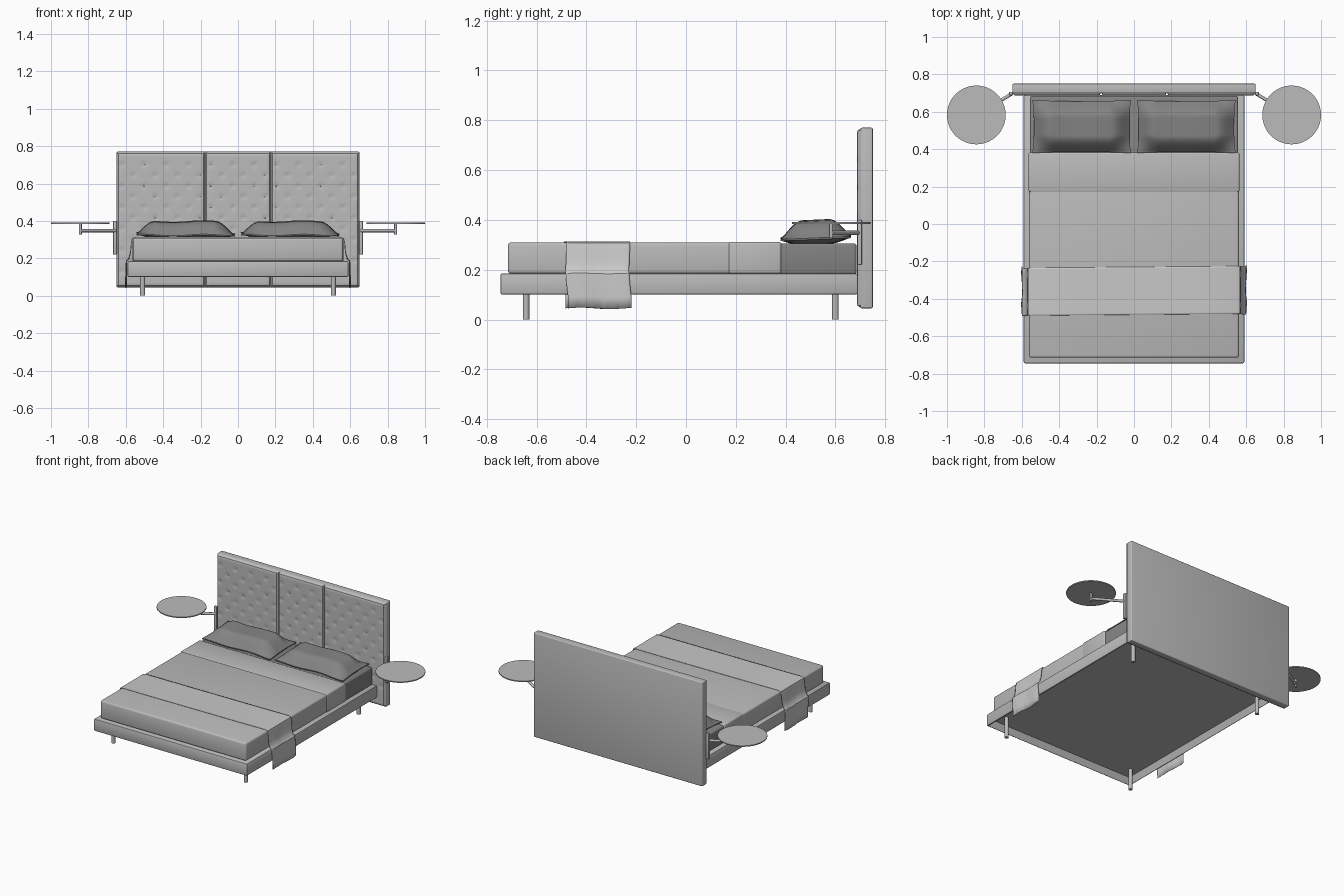
import bpy, bmesh, math
from mathutils import Vector, Matrix

cube = bpy.data.objects.get("Cube")
if cube:
    bpy.data.objects.remove(cube, do_unlink=True)


def material(name, grey):
    m = bpy.data.materials.new(name)
    m.use_nodes = True
    colour = (grey, grey, grey, 1)
    m.diffuse_color = colour
    m.node_tree.nodes["Principled BSDF"].inputs["Base Color"].default_value = colour
    return m


GREY = material("soft grey", 0.5)
DARK = material("dark linen grey", 0.23)
LIGHT = material("pale throw grey", 0.58)


def finish(bm, name, mat):
    bmesh.ops.recalc_face_normals(bm, faces=bm.faces)
    mesh = bpy.data.meshes.new(name)
    bm.to_mesh(mesh)
    bm.free()
    ob = bpy.data.objects.new(name, mesh)
    bpy.context.collection.objects.link(ob)
    mesh.materials.append(mat)
    bpy.ops.object.select_all(action='DESELECT')
    ob.select_set(True)
    bpy.context.view_layer.objects.active = ob
    bpy.ops.object.shade_smooth_by_angle(angle=math.radians(35))
    return ob


def box_mesh(lo, hi, bevel=0.0, segments=3):
    lo, hi = Vector(lo), Vector(hi)
    bm = bmesh.new()
    bmesh.ops.create_cube(bm, size=1, matrix=Matrix.Translation((lo + hi) / 2)
                          @ Matrix.Diagonal((*(hi - lo), 1)))
    if bevel:
        bmesh.ops.bevel(bm, geom=bm.edges[:], offset=bevel, segments=segments,
                        profile=0.5, affect='EDGES')
    return bm


def box(name, lo, hi, mat=GREY, bevel=0.0):
    return finish(box_mesh(lo, hi, bevel), name, mat)


def rod(name, a, b, radius, sides=16):
    a, b = Vector(a), Vector(b)
    turn = (b - a).to_track_quat('Z', 'Y').to_matrix().to_4x4()
    bm = bmesh.new()
    bmesh.ops.create_cone(bm, cap_ends=True, segments=sides, radius1=radius, radius2=radius,
                          depth=(b - a).length, matrix=Matrix.Translation((a + b) / 2) @ turn)
    return finish(bm, name, GREY)


def sheet(bm, nu, nv, point):
    """Grid of quads through point(u, v), with u and v from 0 to 1."""
    rows = [[bm.verts.new(point(i / nu, j / nv)) for j in range(nv + 1)] for i in range(nu + 1)]
    for i in range(nu):
        for j in range(nv):
            bm.faces.new((rows[i][j], rows[i + 1][j], rows[i + 1][j + 1], rows[i][j + 1]))


# Bed frame with a recessed underside
bm = box_mesh((-0.59, -0.745, 0.10), (0.59, 0.69, 0.185), 0.008, 2)
under = [f for f in bm.faces if f.normal.z < -0.99]
bmesh.ops.inset_region(bm, faces=under, thickness=0.022)
bmesh.ops.translate(bm, verts=list({v for f in under for v in f.verts}), vec=(0, 0, 0.045))
finish(bm, "bed_frame", GREY)

# Legs
for x in (-0.51, 0.51):
    for y in (-0.642, 0.60):
        rod("leg", (x, y, 0), (x, y, 0.15), 0.013)

# Mattress in its sheet, blanket and folded blanket top
box("mattress", (-0.557, -0.70, 0.18), (0.557, 0.685, 0.306), DARK, 0.012)
box("blanket", (-0.561, -0.715, 0.184), (0.561, 0.38, 0.309), GREY, 0.012)
box("blanket_fold", (-0.564, 0.17, 0.184), (0.564, 0.383, 0.312), GREY, 0.010)

# Headboard back and three tufted panels
box("headboard", (-0.65, 0.70, 0.045), (0.65, 0.75, 0.77), GREY, 0.006)


def tufted_panel(x0, x1, columns):
    z0, z1, front, back = 0.047, 0.768, 0.686, 0.702
    pitch = (x1 - x0) / columns
    tufts = []
    for row in range(11):
        shift = 0.25 + 0.5 * (row % 2)
        tufts += [(x0 + pitch * (c + shift), 0.70 - 0.057 * row) for c in range(columns)]

    def point(u, v):
        x, z = x0 + (x1 - x0) * u, z0 + (z1 - z0) * v
        edge = min(x - x0, x1 - x, z - z0, z1 - z)
        t = max(0, 1 - edge / 0.02)
        dip = sum(0.005 * math.exp(-((x - a) ** 2 + (z - b) ** 2) / 0.00016) for a, b in tufts)
        return x, front + (back - front) * (1 - math.sqrt(max(0, 1 - t * t))) + dip, z

    bm = bmesh.new()
    sheet(bm, 48, 84, point)
    ob = finish(bm, "headboard_panel", GREY)
    for p in ob.data.polygons:
        p.use_smooth = True
    # Buttons in the tufts
    bm = bmesh.new()
    for x, z in tufts:
        bmesh.ops.create_uvsphere(bm, u_segments=8, v_segments=5, radius=0.004,
                                  matrix=Matrix.Translation((x, front + 0.005, z))
                                  @ Matrix.Diagonal((1, 0.5, 1, 1)))
    finish(bm, "headboard_buttons", GREY)


seam = 0.175
tufted_panel(-0.65, -seam, 4)
tufted_panel(-seam, seam, 3)
tufted_panel(seam, 0.65, 4)


# Pillows: a puffed centre with a thin brim and pinched sides
def pillow(name, cx):
    bm = bmesh.new()
    for side in (1, -1):
        def point(u, v):
            a, b = 2 * u - 1, 2 * v - 1
            x = cx + 0.263 * a * (1 - 0.03 * (1 - b * b))
            y = 0.521 + 0.142 * b * (1 - 0.05 * (1 - a * a))
            ramp = min(1, (1 - abs(a)) / 0.38) * min(1, (1 - abs(b)) / 0.62)
            puff = math.sin(ramp * math.pi / 2) ** 1.1
            brim = 0.328 + 0.006 * b + 0.004 * math.sin(5 * a + cx)
            top = 0.066 * puff + 0.003
            return x, y, brim + (top if side > 0 else -0.020 * puff - 0.003)
        sheet(bm, 40, 28, point)
    rim = [e for e in bm.edges if e.is_boundary]
    bmesh.ops.bridge_loops(bm, edges=rim)
    finish(bm, name, DARK)


pillow("right_pillow", -0.28)
pillow("left_pillow", 0.28)

# Throw laid across the bed, hanging down both sides
half = [(0, 0.313), (0.30, 0.313), (0.545, 0.314), (0.566, 0.308), (0.572, 0.28), (0.576, 0.23),
        (0.585, 0.20), (0.598, 0.185), (0.600, 0.14), (0.600, 0.09), (0.600, 0.045)]
path = [(-x, z) for x, z in reversed(half[1:])] + half


def drape(u, v):
    x, z = path[round(u * (len(path) - 1))]
    hang = max(0, 0.313 - z) / 0.27
    ripple = 0.004 * hang * math.sin(v * 15 + z * 20)
    y = -0.485 + 0.255 * v + 0.005 * (x / 0.6) + 0.008 * hang * math.sin(z * 22)
    return x + math.copysign(ripple, x) * math.sin(v * 9), y, z + 0.003 * hang * math.sin(v * 7)


bm = bmesh.new()
sheet(bm, len(path) - 1, 30, drape)
throw = finish(bm, "throw", LIGHT)
thick = throw.modifiers.new("thickness", 'SOLIDIFY')
thick.thickness = 0.003

# Swing-arm side tables
for side, s in (("right", -1), ("left", 1)):
    x, y = s * 0.843, 0.583
    box(side + "_table_mount", (min(s * 0.648, s * 0.668), 0.688, 0.22),
        (max(s * 0.648, s * 0.668), 0.706, 0.40), GREY, 0.003)
    rod(side + "_table_arm", (s * 0.655, 0.695, 0.348), (x, y, 0.348), 0.009)
    rod(side + "_table_post", (x, y, 0.328), (x, y, 0.387), 0.008)
    rod(side + "_table_top", (x, y, 0.384), (x, y, 0.391), 0.157, 64)
